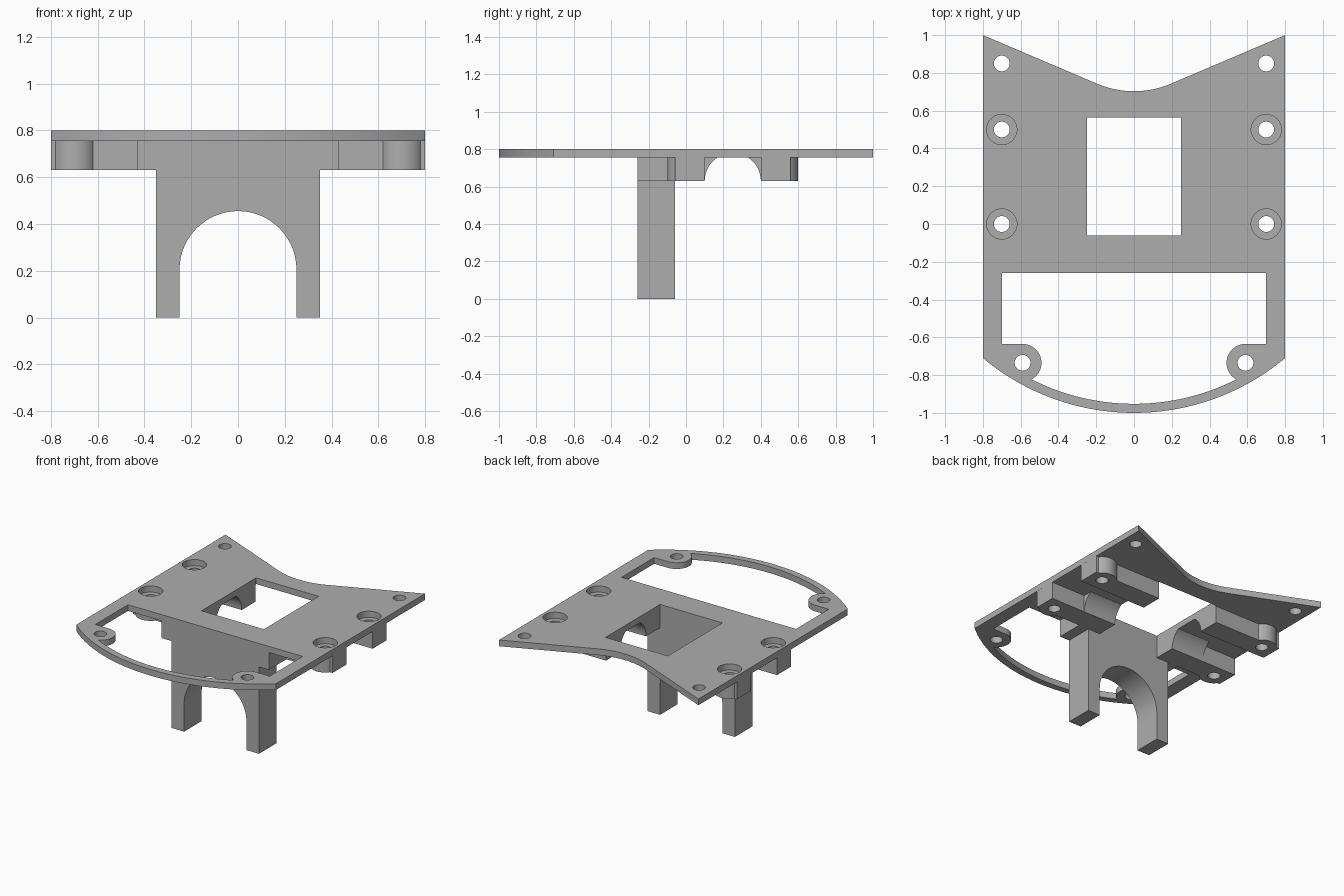
import bpy, bmesh
from math import cos, sin, radians

if "Cube" in bpy.data.objects:
    bpy.data.objects.remove(bpy.data.objects["Cube"])

grey = bpy.data.materials.new("plain_grey")
grey.use_nodes = True
grey.diffuse_color = (0.42, 0.42, 0.42, 1)
grey.node_tree.nodes["Principled BSDF"].inputs["Base Color"].default_value = (0.42, 0.42, 0.42, 1)

AXES = {"XY": lambda u, v, w: (u, v, w),
        "XZ": lambda u, v, w: (u, w, v),
        "YZ": lambda u, v, w: (w, u, v)}


def arc(cx, cy, r, a0, a1, n=24):
    angles = [radians(a0 + (a1 - a0) * i / n) for i in range(n + 1)]
    return [(cx + r * cos(a), cy + r * sin(a)) for a in angles]


def circle(cx, cy, r):
    return arc(cx, cy, r, 0, 360, 40)[:-1]


def rect(x0, y0, x1, y1):
    return [(x0, y0), (x1, y0), (x1, y1), (x0, y1)]


def mirrored(half):
    """Close a half outline by reflecting it across the centre line."""
    return half + [(-x, y) for x, y in reversed(half) if x > 0.001]


def prism(name, loops, lo, hi, plane="XY"):
    """Extrude a filled profile (first loop outside, others holes) from lo to hi."""
    curve = bpy.data.curves.new(name, "CURVE")
    curve.dimensions = "2D"
    curve.fill_mode = "BOTH"
    curve.extrude = (hi - lo) / 2
    for pts in loops:
        spline = curve.splines.new("POLY")
        spline.points.add(len(pts) - 1)
        for p, (u, v) in zip(spline.points, pts):
            p.co = (u, v, 0, 1)
        spline.use_cyclic_u = True
    temp = bpy.data.objects.new(name + "_profile", curve)
    bpy.context.collection.objects.link(temp)
    deps = bpy.context.evaluated_depsgraph_get()
    mesh = bpy.data.meshes.new_from_object(temp.evaluated_get(deps))
    bpy.data.objects.remove(temp)

    bm = bmesh.new()
    bm.from_mesh(mesh)
    for v in bm.verts:
        v.co = AXES[plane](v.co.x, v.co.y, v.co.z + (lo + hi) / 2)
    bmesh.ops.remove_doubles(bm, verts=bm.verts, dist=0.0002)
    bmesh.ops.recalc_face_normals(bm, faces=bm.faces)
    bm.to_mesh(mesh)
    bm.free()
    mesh.materials.clear()
    mesh.materials.append(grey)
    obj = bpy.data.objects.new(name, mesh)
    bpy.context.collection.objects.link(obj)
    bpy.ops.object.select_all(action="DESELECT")
    obj.select_set(True)
    bpy.context.view_layer.objects.active = obj
    bpy.ops.object.shade_smooth_by_angle(angle=radians(30))
    return obj


TOP, UNDER, LOW = 0.80, 0.755, 0.63
SCREW = 0.042
MID = 0.25            # y of the cradle axis

# Top plate: curved front, notched back, open front window, square hole
outline = mirrored(arc(0, 0.248, 1.248, -90, -50.1, 32) + [(0.8, 1)]
                   + arc(0, 1.203, 0.5, -67, -90, 12))
front_window = mirrored(arc(0, 0.248, 1.2, -90, -63.1)
                        + arc(0.59, -0.735, 0.1, 241, 90)
                        + [(0.7, -0.635), (0.7, -0.26)])
loops = [outline, front_window, rect(-0.25, -0.06, 0.25, 0.565)]
for s in (-1, 1):
    loops += [circle(s * 0.59, -0.735, SCREW), circle(s * 0.7, 0.85, SCREW),
              circle(s * 0.7, 0.5, 0.08), circle(s * 0.7, 0, 0.08)]
prism("top_plate", loops, UNDER, TOP)

# Arched leg bridge with short shoulders under the plate
bridge = mirrored(arc(0, 0.205, 0.25, 90, 0)
                  + [(0.25, 0), (0.35, 0), (0.35, LOW), (0.43, LOW), (0.43, UNDER)])
prism("leg_bridge", [bridge], -0.26, -0.06, "XZ")

# Screw blocks with rounded bosses, and the curved cradle corners between them
for sx, side in ((1, "left"), (-1, "right")):
    for sy, end in ((1, "back"), (-1, "front")):
        block = ([(0.25, 0.15), (0.8, 0.15), (0.8, 0.31)]
                 + arc(0.7, 0.25, 0.1, 36.9, 143.1) + [(0.25, 0.31)])
        block = [(sx * x, MID + sy * y) for x, y in block]
        prism(f"{end}_{side}_screw_block",
              [block, circle(sx * 0.7, MID + sy * 0.25, SCREW)], LOW, UNDER)
        corner = arc(0, LOW, 0.15, 0, 56.4) + [(0.15, UNDER)]
        corner = [(MID + sy * y, z) for y, z in corner]
        x0, x1 = sorted((sx * 0.25, sx * 0.52))
        prism(f"{end}_{side}_cradle_corner", [corner], x0, x1, "YZ")
